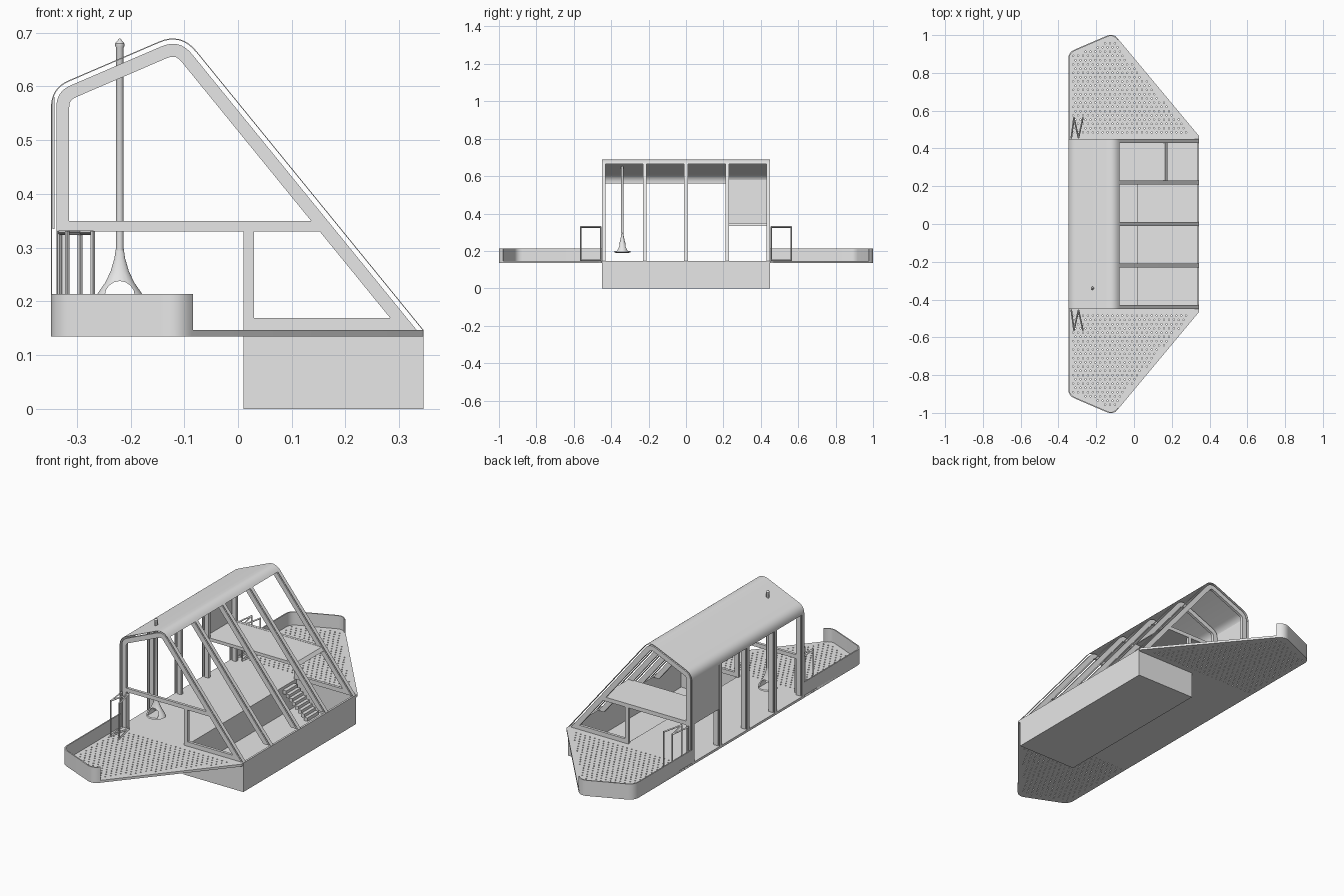
import bpy, math
from mathutils import Vector

cube = bpy.data.objects.get("Cube")
if cube:
    bpy.data.objects.remove(cube)

grey = bpy.data.materials.new("light_grey")
grey.diffuse_color = (0.8, 0.8, 0.8, 1)
grey.use_nodes = True
grey.node_tree.nodes["Principled BSDF"].inputs["Base Color"].default_value = (0.8, 0.8, 0.8, 1)


def add(name, mesh, smooth=False):
    ob = bpy.data.objects.new(name, mesh)
    mesh.materials.clear()
    mesh.materials.append(grey)
    bpy.context.collection.objects.link(ob)
    if smooth:
        bpy.ops.object.select_all(action='DESELECT')
        ob.select_set(True)
        bpy.context.view_layer.objects.active = ob
        bpy.ops.object.shade_smooth_by_angle(angle=math.radians(35))
    return ob


def make(name, verts, faces, smooth=False):
    me = bpy.data.meshes.new(name)
    me.from_pydata(verts, [], faces)
    import bmesh
    bm = bmesh.new()
    bm.from_mesh(me)
    bmesh.ops.recalc_face_normals(bm, faces=bm.faces)
    bm.to_mesh(me)
    bm.free()
    return add(name, me, smooth)


def upright(p, h):
    return (p[0], h, p[1])


def flat(p, h):
    return (p[0], p[1], h)


def prism(name, pts, place, a, b):
    """Convex outline pushed from a to b."""
    n = len(pts)
    verts = [place(p, a) for p in pts] + [place(p, b) for p in pts]
    faces = [tuple(range(n)), tuple(range(n, 2 * n))]
    faces += [(i, (i + 1) % n, n + (i + 1) % n, n + i) for i in range(n)]
    return make(name, verts, faces)


def box(name, x0, x1, y0, y1, z0, z1):
    return prism(name, [(x0, y0), (x1, y0), (x1, y1), (x0, y1)], flat, z0, z1)


def band(name, outer, inner, place, a, b, smooth=False):
    """Strip between two matching open paths, pushed from a to b."""
    verts = []
    for o, i in zip(outer, inner):
        verts += [place(o, a), place(i, a), place(i, b), place(o, b)]
    faces = [(0, 1, 2, 3), tuple(range(len(verts) - 4, len(verts)))]
    for s in range(0, len(verts) - 4, 4):
        faces += [(s + k, s + (k + 1) % 4, s + 4 + (k + 1) % 4, s + 4 + k) for k in range(4)]
    return make(name, verts, faces, smooth)


def rounded(pts, cuts, steps=8):
    """Open path whose inner corners are rounded over the given distances."""
    pts = [Vector(p) for p in pts]
    out = [pts[0]]
    for a, c, b, t in zip(pts, pts[1:], pts[2:], cuts):
        p, q = c + (a - c).normalized() * t, c + (b - c).normalized() * t
        for k in range(steps + 1):
            u = k / steps
            out.append(p * (1 - u) ** 2 + c * 2 * u * (1 - u) + q * u * u)
    return out + [pts[-1]]


def offset(path, d):
    """Path moved to its right by d; the ends move level."""
    out = []
    for i, p in enumerate(path):
        t = (path[min(i + 1, len(path) - 1)] - path[max(i - 1, 0)]).normalized()
        n = Vector((t.y, -t.x))
        if i in (0, len(path) - 1):
            n = Vector((1 / n.x, 0))
        out.append(p + n * d)
    return out


def rod(name, a, b, r=0.003):
    a, b = Vector(a), Vector(b)
    d = (b - a).normalized()
    u = d.orthogonal().normalized() * r
    v = d.cross(u)
    verts = [p + s * u + t * v for p in (a, b) for s, t in ((1, 1), (-1, 1), (-1, -1), (1, -1))]
    faces = [(0, 1, 2, 3), (4, 5, 6, 7)] + [(k, (k + 1) % 4, 4 + (k + 1) % 4, 4 + k) for k in range(4)]
    return make(name, verts, faces)


# Hull: open tub under the sloping side, and the raised floor beside it
FLOOR = 0.147
box("hull_bottom", 0.01, 0.345, -0.45, 0.45, 0, 0.01)
box("hull_outer_wall", 0.335, 0.345, -0.45, 0.45, 0.01, FLOOR)
box("hull_inner_wall", 0.01, 0.02, -0.45, 0.45, 0.01, FLOOR)
for s, end in ((-1, "front"), (1, "back")):
    box(end + "_hull_wall", 0.02, 0.335, s * 0.45, s * 0.44, 0.01, FLOOR)
box("main_floor", -0.348, 0.01, -0.45, 0.45, 0.135, FLOOR)

# Stairs down into the hull
for i in range(8):
    x, z = 0.02 + i * 0.017, 0.132 - i * 0.015
    box("stair_step", x, x + 0.019, 0.33, 0.42, z - 0.019, z)

# Portal frames with thin cover strips outside
skin = rounded([(-0.348, FLOOR), (-0.348, 0.597), (-0.106, 0.701), (0.345, FLOOR)], (0.036, 0.045))
for y in (-0.44, -0.22, 0, 0.22, 0.44):
    band("portal_frame", offset(skin, 0.01), offset(skin, 0.034), upright, y - 0.007, y + 0.007, True)
    band("frame_cover_strip", skin, offset(skin, 0.0015), upright, y - 0.01, y + 0.01, True)

# Roof sheet over the ridge and eaves
band("roof_sheet", skin[1:-1], offset(skin, 0.002)[1:-1], upright, -0.45, 0.45, True)

# End wall rails and posts
for s, end in ((-1, "front"), (1, "back")):
    a, b = s * 0.433, s * 0.447
    prism(end + "_cross_beam", [(-0.325, 0.33), (-0.325, 0.35), (0.148, 0.35), (0.164, 0.33)], upright, a, b)
    prism(end + "_sill", [(0.01, FLOOR), (0.01, 0.169), (0.3, 0.169), (0.32, FLOOR)], upright, a, b)
    box(end + "_post", 0.01, 0.03, a, b, FLOOR, 0.335)

# Upper sleeping floor and its outer wall panel
prism("upper_floor", [(-0.338, 0.333), (-0.338, 0.349), (0.165, 0.349), (0.178, 0.333)], upright, 0.22, 0.44)
box("upper_wall_panel", -0.345, -0.341, 0.22, 0.44, 0.335, 0.58)


# Perforated end decks
def deck(name, s):
    def spline(pts):
        sp = cu.splines.new('POLY')
        sp.points.add(len(pts) - 1)
        for p, q in zip(sp.points, pts):
            p.co = (q[0], s * q[1], 0, 1)
        sp.use_cyclic_u = True
    cu = bpy.data.curves.new(name, 'CURVE')
    cu.dimensions = '2D'
    cu.fill_mode = 'BOTH'
    cu.extrude = 0.006
    spline(rounded([(-0.348, 0.45), (-0.348, 0.909), (-0.11, 1.011), (0.345, 0.465), (0.345, 0.45)],
                   (0.036, 0.038, 0.005)))
    for row in range(24):
        y = 0.485 + row * 0.0225
        for col in range(26):
            x = -0.322 + (col + row % 2 / 2) * 0.026
            if y < 0.88 + 0.42 * (x + 0.348) and x + (y - 0.465) / 1.2 < 0.312:
                spline([(x + 0.004 * math.cos(k * math.pi / 3), y + 0.004 * math.sin(k * math.pi / 3))
                        for k in range(6)])
    helper = bpy.data.objects.new(name + "_outline", cu)
    bpy.context.collection.objects.link(helper)
    dg = bpy.context.evaluated_depsgraph_get()
    me = bpy.data.meshes.new_from_object(helper.evaluated_get(dg))
    bpy.data.objects.remove(helper)
    add(name, me).location.z = 0.141


for s, end in ((-1, "front"), (1, "back")):
    deck(end + "_deck", s)
    # Low wall around the outer deck edge
    path = rounded([(-0.348, 0.45), (-0.348, 0.909), (-0.11, 1.011), (-0.084, 0.979)], (0.036, 0.038))
    inner = offset(path, 0.006)
    inner[-1] = path[-1] + Vector((-0.005, -0.004))
    band(end + "_deck_wall", [(p.x, s * p.y) for p in path], [(p.x, s * p.y) for p in inner],
         flat, 0.135, 0.214, True)
    # Folding door leaves as open frames
    hinges = [(-0.332, 0.455), (-0.318, 0.563), (-0.294, 0.455), (-0.27, 0.563)]
    for (x0, y0), (x1, y1) in zip(hinges, hinges[1:]):
        for z in (0.151, 0.328):
            rod(end + "_door_rail", (x0, s * y0, z), (x1, s * y1, z))
        for x, y in ((x0, y0), (x1, y1)):
            rod(end + "_door_stile", (x, s * y, FLOOR), (x, s * y, 0.331))


# Hanging stove: dish, arched hood and flue
def lathe(name, profile, sy=1.0, n=20):
    verts = [(-0.22 + r * math.cos(2 * math.pi * k / n), -0.34 + sy * r * math.sin(2 * math.pi * k / n), z)
             for r, z in profile for k in range(n)]
    faces = [(j * n + k, j * n + (k + 1) % n, (j + 1) * n + (k + 1) % n, (j + 1) * n + k)
             for j in range(len(profile) - 1) for k in range(n)]
    faces += [tuple(range(n)), tuple(range(len(verts) - n, len(verts)))]
    return make(name, verts, faces, True)


lathe("stove_dish", [(0.03, 0.188), (0.045, 0.194), (0.042, 0.2)])
hood = lathe("stove_hood", [(0.05, 0.197), (0.041, 0.215), (0.027, 0.235), (0.017, 0.256), (0.01, 0.28),
                            (0.007, 0.3)], 0.7)
lathe("stove_flue", [(0.007, 0.295), (0.007, 0.672), (0.0085, 0.675), (0.0085, 0.68), (0.001, 0.689)])
arch = prism("arch_cutter", [(-0.22 + 0.028 * math.cos(k * math.pi / 8), 0.21 + 0.028 * math.sin(k * math.pi / 8))
                             for k in range(16)], upright, -0.45, -0.25)
arch.hide_render = True
arch.hide_viewport = True
cut = hood.modifiers.new("arch", 'BOOLEAN')
cut.operation = 'DIFFERENCE'
cut.object = arch
